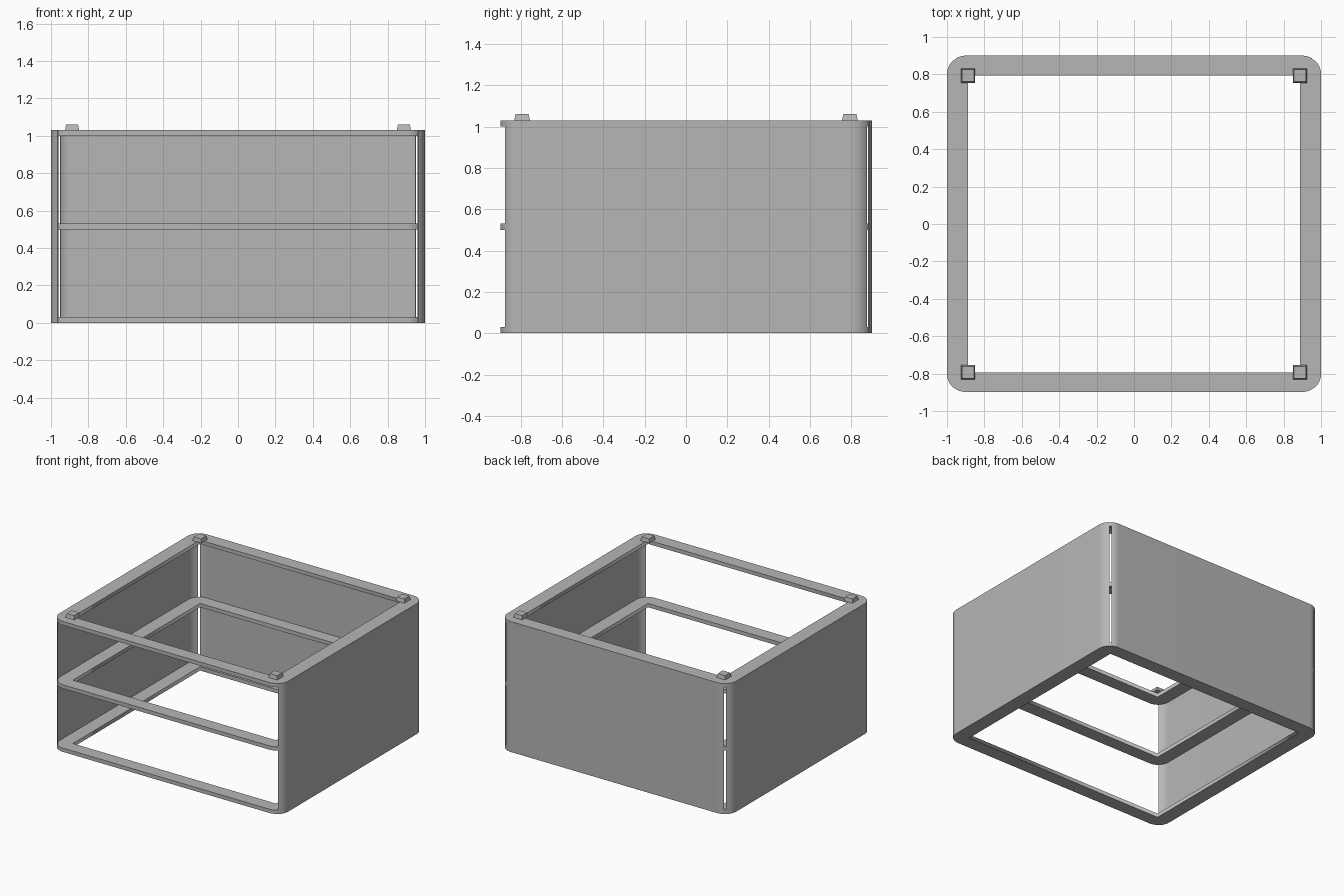
import bpy, bmesh, math

cube = bpy.data.objects.get("Cube")
if cube:
    bpy.data.objects.remove(cube, do_unlink=True)

HALF_X, HALF_Y, HEIGHT = 1.0, 0.9, 1.03
RADIUS, RING, SKIN = 0.1, 0.03, 0.006
IN_X, IN_Y = 0.887, 0.793

grey = bpy.data.materials.new("plain grey")
grey.use_nodes = True
color = (0.47, 0.47, 0.47, 1)
grey.diffuse_color = color
grey.node_tree.nodes["Principled BSDF"].inputs["Base Color"].default_value = color


def finish(name, bm):
    bmesh.ops.recalc_face_normals(bm, faces=bm.faces[:])
    mesh = bpy.data.meshes.new(name)
    bm.to_mesh(mesh)
    bm.free()
    mesh.materials.append(grey)
    obj = bpy.data.objects.new(name, mesh)
    bpy.context.collection.objects.link(obj)
    bpy.context.view_layer.objects.active = obj
    for other in bpy.context.selected_objects:
        other.select_set(False)
    obj.select_set(True)
    bpy.ops.object.shade_smooth_by_angle(angle=math.radians(30))
    return obj


def arc(sx, sy, start, end, inset=0.0, steps=10):
    """Points on one rounded corner; angles run from the side towards the front or back."""
    r = RADIUS - inset
    pts = []
    for i in range(steps + 1):
        a = math.radians(start + (end - start) * i / steps)
        pts.append((sx * (HALF_X - RADIUS + r * math.cos(a)),
                    sy * (HALF_Y - RADIUS + r * math.sin(a))))
    return pts


def strip_solid(name, outer, inner, z0, z1, closed=False):
    """Upright wall between two matching plan outlines."""
    bm = bmesh.new()
    rows = [[bm.verts.new((x, y, z)) for x, y in line]
            for line, z in ((outer, z0), (outer, z1), (inner, z1), (inner, z0))]
    n = len(outer)
    for i in range(n if closed else n - 1):
        j = (i + 1) % n
        for k in range(4):
            a, b = rows[k], rows[(k + 1) % 4]
            bm.faces.new((a[i], a[j], b[j], b[i]))
    if not closed:
        for end in (0, -1):
            bm.faces.new([row[end] for row in rows])
    return finish(name, bm)


# Three rounded frames with square inner corners
def frame(name, z):
    inset = 0.002
    outer, inner = [], []
    for sx, sy, a, b in ((1, 1, 0, 90), (-1, 1, 90, 0), (-1, -1, 0, 90), (1, -1, 90, 0)):
        corner = arc(sx, sy, a, b, inset)
        outer += corner
        inner += [(sx * IN_X, sy * IN_Y)] * len(corner)
    obj = strip_solid(name, outer, inner, z, z + RING, closed=True)
    bm = bmesh.new()
    bm.from_mesh(obj.data)
    bmesh.ops.remove_doubles(bm, verts=bm.verts[:], dist=0.0001)
    bmesh.ops.recalc_face_normals(bm, faces=bm.faces[:])
    bm.to_mesh(obj.data)
    bm.free()


for name, z in (("bottom_frame", 0), ("middle_frame", 0.5), ("top_frame", HEIGHT - RING)):
    frame(name, z)

# Thin side panels that wrap part way round the corners
def side_line(sx, inset):
    return arc(sx, -1, 50, 0, inset) + arc(sx, 1, 0, 50, inset)


for name, sx in (("left_panel", 1), ("right_panel", -1)):
    strip_solid(name, side_line(sx, 0), side_line(sx, SKIN), 0, HEIGHT)

# Thin back panel, leaving a narrow slot beside each side panel
def back_line(inset):
    return arc(1, 1, 58, 90, inset) + arc(-1, 1, 90, 58, inset)


strip_solid("back_panel", back_line(0), back_line(SKIN), 0, HEIGHT)

# Tapered stacking pegs on the inner corners of the top frame
for sx, side in ((1, "left"), (-1, "right")):
    for sy, end in ((1, "back"), (-1, "front")):
        bm = bmesh.new()
        bmesh.ops.create_cube(bm, size=1)
        for v in bm.verts:
            width = 0.064 if v.co.z > 0 else 0.076
            v.co.x = v.co.x * width + sx * IN_X
            v.co.y = v.co.y * width + sy * IN_Y
            v.co.z = HEIGHT + (RING if v.co.z > 0 else 0)
        finish(f"{end}_{side}_peg", bm)
